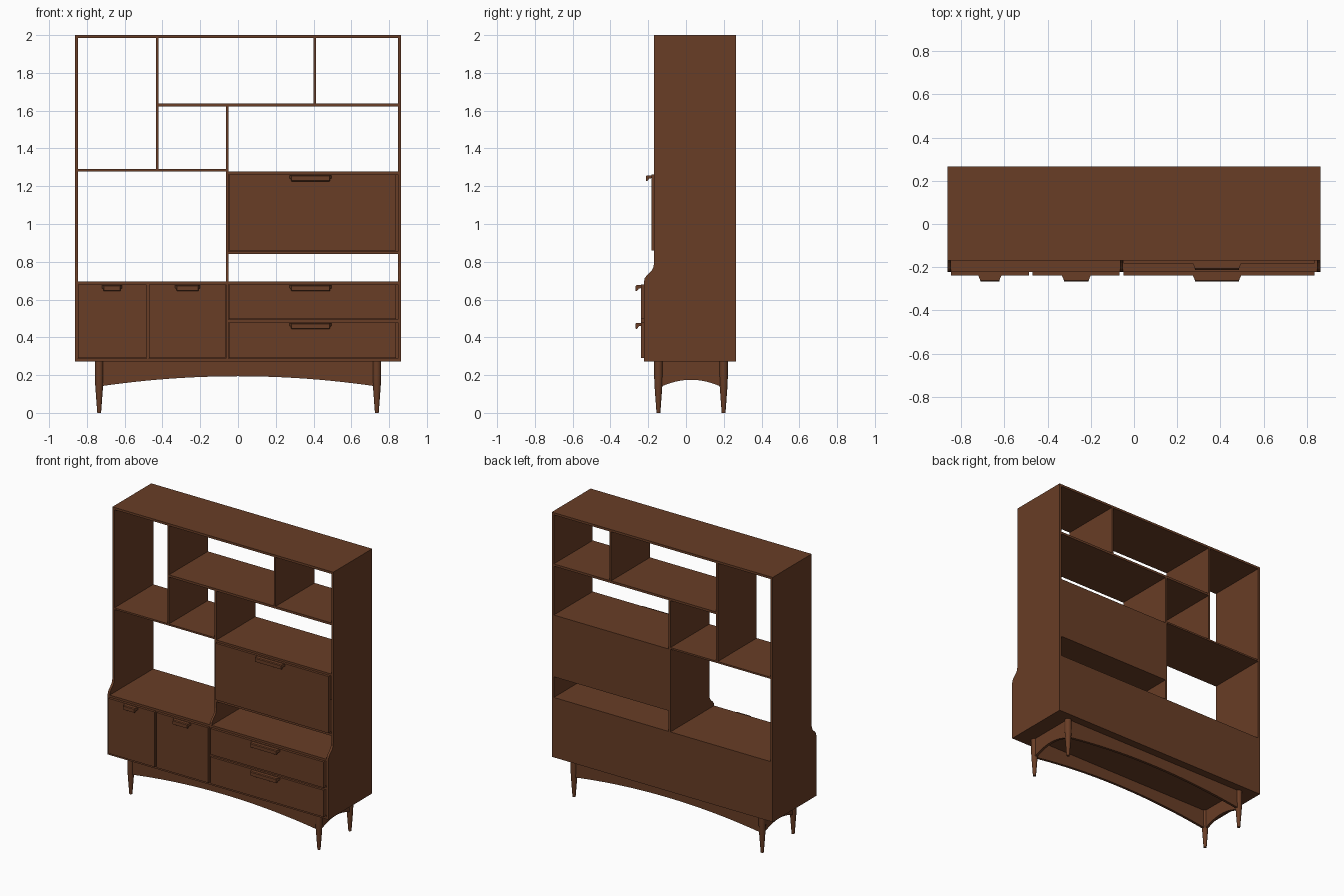
import bpy, bmesh

if "Cube" in bpy.data.objects:
    bpy.data.objects.remove(bpy.data.objects["Cube"])

wood = bpy.data.materials.new("walnut brown")
wood.diffuse_color = (0.14, 0.047, 0.019, 1)
wood.use_nodes = True
wood.node_tree.nodes["Principled BSDF"].inputs["Base Color"].default_value = wood.diffuse_color

BACK, FRONT, LOW = 0.265, -0.169, -0.222   # rear, upper front, lower front
IN, OUT = 0.847, 0.863                     # inner and outer faces of the sides


def finish(name, bm):
    bmesh.ops.recalc_face_normals(bm, faces=bm.faces)
    me = bpy.data.meshes.new(name)
    bm.to_mesh(me)
    bm.free()
    me.materials.append(wood)
    ob = bpy.data.objects.new(name, me)
    bpy.context.collection.objects.link(ob)
    return ob


def extrude(name, pts, axis, a, b):
    """Extrude a 2D outline along x (points are y,z) or y (points are x,z)."""
    bm = bmesh.new()
    put = (lambda p, t: (t, p[0], p[1])) if axis == 'x' else (lambda p, t: (p[0], t, p[1]))
    f = bm.faces.new([bm.verts.new(put(p, a)) for p in pts])
    r = bmesh.ops.extrude_face_region(bm, geom=[f])
    for v in r['geom']:
        if isinstance(v, bmesh.types.BMVert):
            if axis == 'x':
                v.co.x = b
            else:
                v.co.y = b
    return finish(name, bm)


def box(name, x0, x1, z0, z1, y0=FRONT, y1=BACK):
    return extrude(name, [(x0, z0), (x1, z0), (x1, z1), (x0, z1)], 'y', y0, y1)


# side panels and centre upright share the stepped, curved front edge
def upright(name, x0, x1, z0, top):
    curve = [(LOW, z0), (LOW, 0.695), (-0.219, 0.712), (-0.208, 0.728), (-0.194, 0.741),
             (-0.181, 0.754), (-0.172, 0.772), (FRONT, 0.795)]
    extrude(name, curve + [(FRONT, top), (BACK, top), (BACK, z0)], 'x', x0, x1)


upright("left_side", -OUT, -IN, 0.272, 2.0)
upright("right_side", IN, OUT, 0.272, 2.0)
upright("centre_upright", -0.064, -0.05, 0.287, 1.622)

# shelves and dividers of the open upper part
box("top_board", -IN, IN, 1.984, 2.0)
box("upper_shelf", -0.421, IN, 1.622, 1.638)
box("left_shelf", -IN, -0.064, 1.279, 1.291)
box("left_divider", -0.434, -0.421, 1.291, 1.984)
box("right_divider", 0.399, 0.412, 1.638, 1.984)

# drop front compartment
box("compartment_top", -0.05, IN, 1.263, 1.277)
box("compartment_floor", -0.05, IN, 0.841, 0.855)
box("compartment_back", -0.05, IN, 0.855, 1.263, 0.253)

# lower cabinet carcass
box("cabinet_top", -IN, IN, 0.68, 0.695, LOW)
box("cabinet_floor", -IN, IN, 0.272, 0.287, LOW)
box("cabinet_back", -IN, IN, 0.287, 0.68, 0.253)
box("door_partition", -0.484, -0.471, 0.287, 0.68, LOW)
box("drawer_rail", -0.05, IN, 0.479, 0.495, LOW)


# fronts with hooked pulls
def handle(name, x0, x1, top, y):
    prof = [(y + 0.002, top), (y - 0.024, top), (y - 0.029, top - 0.005), (y - 0.029, top - 0.029),
            (y - 0.024, top - 0.032), (y - 0.017, top - 0.026), (y - 0.013, top - 0.018),
            (y + 0.002, top - 0.015)]
    bm = bmesh.new()
    n = len(prof)
    mid = (x0 + x1) / 2
    rings = []
    for s in (-1, 1):
        ring = []
        for py, pz in prof:
            inset = min(0.012, max(0, (y - py) * 0.6))     # ends narrow outward
            ring.append(bm.verts.new((mid + s * ((x1 - x0) / 2 - inset), py, pz)))
        bm.faces.new(ring)
        rings.append(ring)
    for i in range(n):
        j = (i + 1) % n
        bm.faces.new((rings[0][i], rings[0][j], rings[1][j], rings[1][i]))
    finish(name, bm)


fronts = [("drop_front", -0.048, 0.836, 0.861, 1.261, -0.183, 0.271, 0.497),
          ("left_door", -0.846, -0.485, 0.290, 0.679, -0.238, -0.722, -0.612),
          ("middle_door", -0.470, -0.066, 0.290, 0.679, -0.238, -0.335, -0.199),
          ("top_drawer", -0.048, 0.836, 0.496, 0.679, -0.238, 0.271, 0.497),
          ("bottom_drawer", -0.048, 0.836, 0.290, 0.479, -0.238, 0.271, 0.497)]
for name, x0, x1, z0, z1, y, h0, h1 in fronts:
    box(name, x0, x1, z0, z1, y, y + 0.02)
    handle(name + "_handle", h0, h1, z1 - 0.003, y)

# tapered legs
LX, LY0, LY1 = 0.735, -0.146, 0.199
for side, x in (("left", -LX), ("right", LX)):
    for end, y in (("front", LY0), ("back", LY1)):
        bm = bmesh.new()
        rings = []
        for z, r in ((0, 0.010), (0.012, 0.011), (0.14, 0.0205), (0.19, 0.0225), (0.272, 0.023)):
            c = bmesh.ops.create_circle(bm, segments=20, radius=r)['verts']
            for v in c:
                v.co.x += x
                v.co.y += y
                v.co.z = z
            rings.append(c)
        for a, b in zip(rings, rings[1:]):
            for i in range(20):
                j = (i + 1) % 20
                bm.faces.new((a[i], a[j], b[j], b[i]))
        bm.faces.new(rings[0])
        bm.faces.new(rings[-1])
        ob = finish(f"{end}_{side}_leg", bm)
        bpy.context.view_layer.objects.active = ob
        ob.select_set(True)
        bpy.ops.object.shade_smooth_by_angle()
        ob.select_set(False)


# arched aprons between the legs
def arch(a, b, low, high, steps=24):
    pts = []
    for i in range(steps + 1):
        t = 2 * i / steps - 1
        pts.append(((a + b) / 2 + t * (b - a) / 2, high - (high - low) * t * t))
    return pts + [(b, 0.272), (a, 0.272)]


for end, y in (("front", LY0), ("back", LY1)):
    extrude(end + "_apron", arch(-LX, LX, 0.14, 0.194), 'y', y - 0.009, y + 0.009)
for side, x in (("left", -LX), ("right", LX)):
    extrude(side + "_apron", arch(LY0, LY1, 0.132, 0.175), 'x', x - 0.009, x + 0.009)
